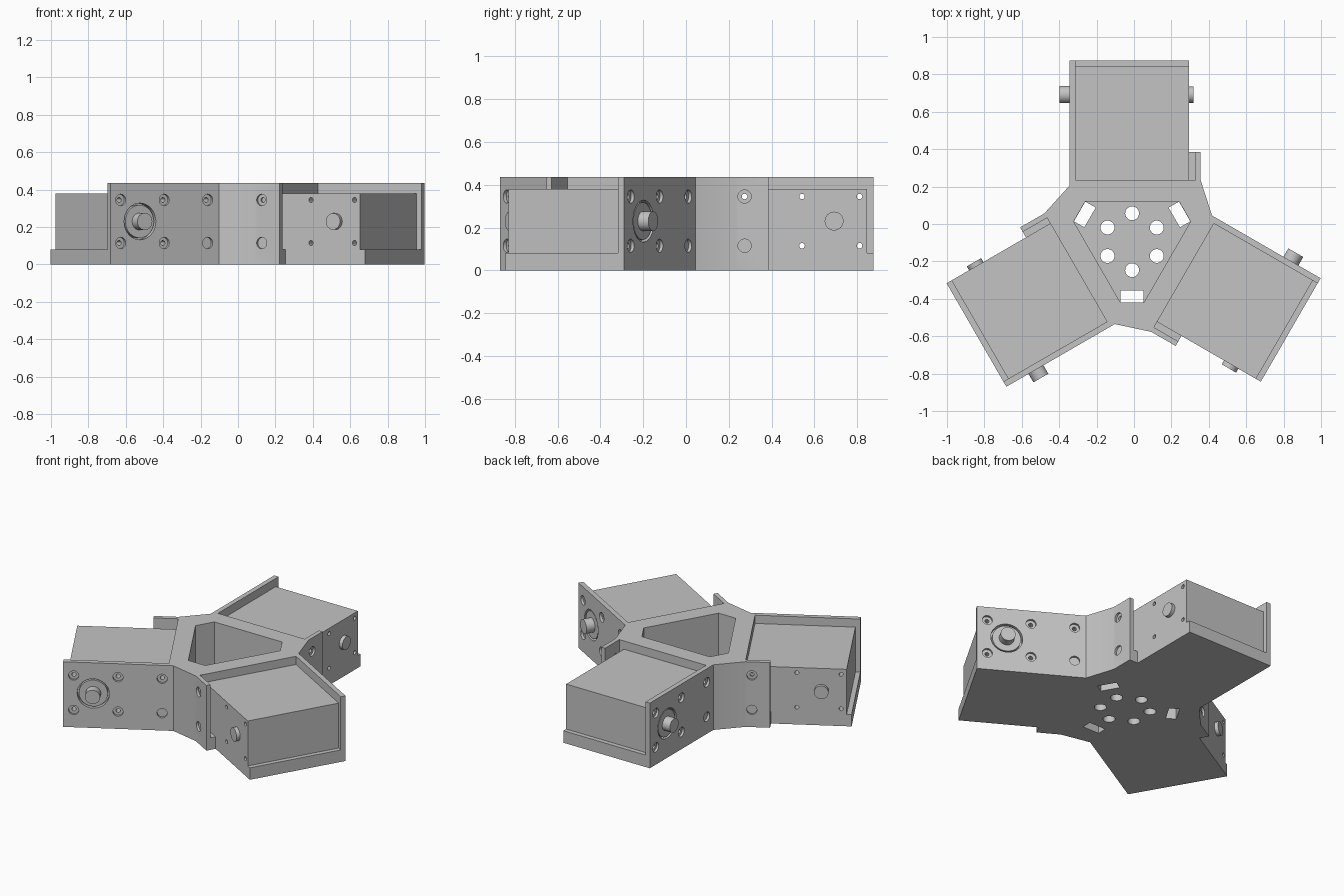
import bpy, bmesh, math
from mathutils import Matrix, Vector

cube = bpy.data.objects.get("Cube")
if cube:
    bpy.data.objects.remove(cube, do_unlink=True)

# Main dimensions, in the frame of one arm (pointing along +y from the hub)
CENTRE = Matrix.Translation((-0.010, -0.095, 0))
TOP, FLOOR, MOTOR_TOP = 0.435, 0.08, 0.38
LEFT, RIGHT, TAB, END, BAY = -0.335, 0.304, 0.366, 0.97, 0.33
INNER = LEFT + 0.032
SHAFT_Y, SHAFT_Z = 0.787, 0.23
SCREWS = [(y, z) for y in (0.369, 0.637, 0.906) for z in (0.115, 0.345)]


def spin(degrees):
    return Matrix.Rotation(math.radians(degrees), 4, 'Z')


grey = bpy.data.materials.new("light_grey")
grey.use_nodes = True
colour = (0.55, 0.55, 0.55, 1)
grey.diffuse_color = colour
grey.node_tree.nodes["Principled BSDF"].inputs["Base Color"].default_value = colour


def finish(name, bm):
    bmesh.ops.recalc_face_normals(bm, faces=bm.faces)
    mesh = bpy.data.meshes.new(name)
    bm.to_mesh(mesh)
    bm.free()
    mesh.materials.append(grey)
    ob = bpy.data.objects.new(name, mesh)
    bpy.context.collection.objects.link(ob)
    return ob


def prism(name, points, z0, z1):
    bm = bmesh.new()
    low = [bm.verts.new((x, y, z0)) for x, y in points]
    high = [bm.verts.new((x, y, z1)) for x, y in points]
    bm.faces.new(low)
    bm.faces.new(high)
    for i in range(len(points)):
        bm.faces.new((low[i - 1], low[i], high[i], high[i - 1]))
    return finish(name, bm)


def box(name, x0, x1, y0, y1, z0, z1):
    return prism(name, [(x0, y0), (x1, y0), (x1, y1), (x0, y1)], z0, z1)


def cylinder(name, radius, start, end, segments=32):
    a, b = Vector(start), Vector(end)
    bm = bmesh.new()
    bmesh.ops.create_cone(bm, cap_ends=True, segments=segments, radius1=radius,
                          radius2=radius, depth=(b - a).length)
    turn = (b - a).to_track_quat('Z', 'Y').to_matrix().to_4x4()
    bm.transform(Matrix.Translation((a + b) / 2) @ turn)
    return finish(name, bm)


def cross_pin(name, radius, x0, x1, y, z, segments=32):
    return cylinder(name, radius, (x0, y, z), (x1, y, z), segments)


def volume(mesh):
    bm = bmesh.new()
    bm.from_mesh(mesh)
    result = bm.calc_volume()
    bm.free()
    return result


def carve(ob, cutters):
    # Take one cutter at a time, keeping a cut only if it removes a sane volume
    for c in cutters:
        c.hide_render = True
        limit = volume(c.data) * 1.02
        for solver in ('MANIFOLD', 'EXACT', 'FLOAT'):
            mod = ob.modifiers.new("cut", 'BOOLEAN')
            mod.operation, mod.solver, mod.object = 'DIFFERENCE', solver, c
            deps = bpy.context.evaluated_depsgraph_get()
            mesh = bpy.data.meshes.new_from_object(ob.evaluated_get(deps))
            ob.modifiers.clear()
            if 1e-6 < volume(ob.data) - volume(mesh) < limit:
                ob.data = mesh
                break
        bpy.data.objects.remove(c, do_unlink=True)


def place(ob, matrix):
    ob.data.transform(matrix)
    bpy.ops.object.select_all(action='DESELECT')
    ob.select_set(True)
    bpy.context.view_layer.objects.active = ob
    bpy.ops.object.shade_smooth_by_angle(angle=math.radians(20))


def screw_holes():
    return [cross_pin("cutter", 0.013, -0.45, 0.45, y, z, 16) for y, z in SCREWS]


# Frame: three-armed outline and a central pocket with blunt corners
arm_outline = [(LEFT, 0.3), (LEFT, END), (RIGHT, END), (RIGHT, 0.48), (TAB, 0.48), (TAB, BAY)]
outline, pocket = [], []
for angle in (0, -120, -240):
    outline += [(spin(angle) @ Vector((x, y, 0))).xy for x, y in arm_outline]
    pocket += [(spin(angle + 60) @ Vector((x, 0.325, 0))).xy for x in (-0.0625, 0.0625)]
frame = prism("frame", outline, 0, TOP)
carve(frame, [prism("cutter", pocket, FLOOR, 0.6)])

# Each arm is carved in turn, then the frame is spun to the next one
for arm in range(3):
    cuts = [box("cutter", INNER, TAB - 0.028, BAY, 1.1, FLOOR, 0.6),
            box("cutter", -0.061, 0.061, -0.324, -0.26, -0.1, 0.12),
            cross_pin("cutter", 0.098, LEFT - 0.05, INNER + 0.02, SHAFT_Y, SHAFT_Z)]
    for angle in (30, 90):
        x, y = 0.152 * math.cos(math.radians(angle)), 0.152 * math.sin(math.radians(angle))
        cuts.append(cylinder("cutter", 0.037, (x, y, -0.1), (x, y, 0.2)))
    for y, z in SCREWS:
        cuts.append(cross_pin("cutter", 0.031, LEFT - 0.05, LEFT + 0.016, y, z, 24))
        if y < 0.48:
            cuts.append(cross_pin("cutter", 0.031, TAB - 0.014, TAB + 0.05, y, z, 24))
    carve(frame, cuts + screw_holes())
    frame.data.transform(spin(120))
place(frame, CENTRE)

# Motors with their collars, shafts and rear bosses
for side, angle in (("back", 0), ("left_front", -120), ("right_front", 120)):
    motor = box(side + "_motor", INNER, RIGHT, BAY, 0.94, FLOOR, MOTOR_TOP)
    carve(motor, screw_holes())
    parts = [motor,
             cross_pin(side + "_collar", 0.088, LEFT + 0.004, INNER + 0.01, SHAFT_Y, SHAFT_Z),
             cross_pin(side + "_drive_shaft", 0.046, -0.387, INNER, SHAFT_Y, SHAFT_Z),
             cross_pin(side + "_rear_boss", 0.044, RIGHT - 0.01, 0.328, SHAFT_Y, SHAFT_Z)]
    for part in parts:
        place(part, CENTRE @ spin(angle))
